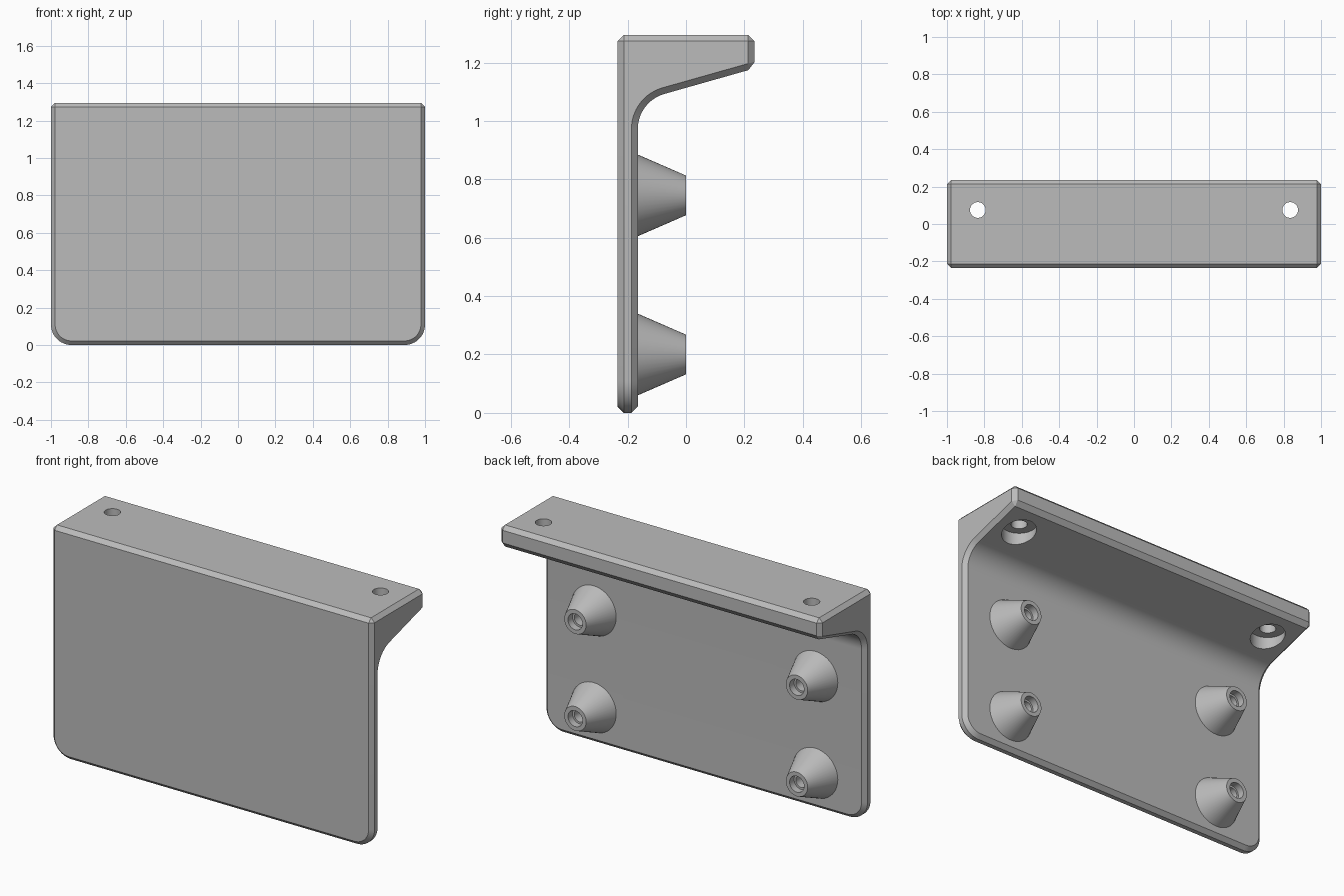
import bpy
import bmesh
from math import cos, sin, atan2, tan, pi, radians
from mathutils import Matrix

cube = bpy.data.objects.get("Cube")
if cube:
    bpy.data.objects.remove(cube, do_unlink=True)

grey = bpy.data.materials.new("plain_grey")
grey.use_nodes = True
grey.diffuse_color = (0.5, 0.5, 0.5, 1)
grey.node_tree.nodes["Principled BSDF"].inputs["Base Color"].default_value = (0.5, 0.5, 0.5, 1)

FRONT, BACK, INNER, TOP = -0.235, 0.235, -0.165, 1.295
TIP_Z, CHAMFER, CORNER, FILLET = 1.18, 0.022, 0.11, 0.125
SLOPE = 0.283


def make_object(name, bm):
    bmesh.ops.recalc_face_normals(bm, faces=bm.faces)
    mesh = bpy.data.meshes.new(name)
    bm.to_mesh(mesh)
    bm.free()
    mesh.materials.append(grey)
    obj = bpy.data.objects.new(name, mesh)
    bpy.context.collection.objects.link(obj)
    return obj


def select_only(obj):
    bpy.ops.object.select_all(action='DESELECT')
    obj.select_set(True)
    bpy.context.view_layer.objects.active = obj


def lathe(name, profile, matrix, steps=48):
    """Spin (radius, height) points about z, then place the result."""
    bm = bmesh.new()
    verts = [bm.verts.new((r, 0, h)) for r, h in profile]
    edges = [bm.edges.new(pair) for pair in zip(verts, verts[1:])]
    bmesh.ops.spin(bm, geom=verts + edges, axis=(0, 0, 1), cent=(0, 0, 0),
                   angle=2 * pi, steps=steps)
    bmesh.ops.remove_doubles(bm, verts=bm.verts, dist=1e-5)
    bm.transform(matrix)
    return make_object(name, bm)


# Side profile: plate, filleted into a tapering top flange
turn = pi / 2 - atan2(SLOPE, 1)
knee_z = TIP_Z - SLOPE * (BACK - INNER)
arc_z = knee_z - FILLET * tan(turn / 2)
arc = [(INNER + FILLET * (1 - cos(turn * i / 16)), arc_z + FILLET * sin(turn * i / 16))
       for i in range(17)]
profile = [(FRONT, 0), (INNER, 0)] + arc + [(BACK, TIP_Z), (BACK, TOP), (FRONT, TOP)]

# Bracket body with rounded lower corners
bm = bmesh.new()
face = bm.faces.new([bm.verts.new((-1, y, z)) for y, z in profile])
side = bmesh.ops.extrude_face_region(bm, geom=[face])
bmesh.ops.translate(bm, vec=(2, 0, 0),
                    verts=[v for v in side["geom"] if isinstance(v, bmesh.types.BMVert)])
corners = [e for e in bm.edges
           if all(v.co.z < 0.001 for v in e.verts)
           and abs(e.verts[0].co.x - e.verts[1].co.x) < 0.001]
bmesh.ops.bevel(bm, geom=corners, offset=CORNER, segments=12, profile=0.5, affect='EDGES')
bracket = make_object("bracket_body", bm)

# Chamfer every sharp edge
chamfer = bracket.modifiers.new("chamfer", 'BEVEL')
chamfer.width = CHAMFER
chamfer.segments = 1
chamfer.limit_method = 'ANGLE'
chamfer.angle_limit = radians(30)

# Counterbored screw holes through the flange
cutters = []
for x in (-0.835, 0.835):
    cutter = lathe("screw_hole_cutter",
                   [(0, 0.95), (0.09, 0.95), (0.09, 1.18), (0.042, 1.18), (0.042, 1.4), (0, 1.4)],
                   Matrix.Translation((x, 0.075, 0)))
    cutter.hide_render = True
    cut = bracket.modifiers.new("screw_hole", 'BOOLEAN')
    cut.operation = 'DIFFERENCE'
    cut.solver = 'EXACT'
    cut.object = cutter
    cutters.append(cutter)

select_only(bracket)
for name in [m.name for m in bracket.modifiers]:
    bpy.ops.object.modifier_apply(modifier=name)
for cutter in cutters:
    bpy.data.objects.remove(cutter, do_unlink=True)
select_only(bracket)
bpy.ops.object.shade_smooth_by_angle(angle=radians(20))

# Four tapered mounting posts with blind holes, pointing backwards
post_profile = [(0.142, -0.17), (0.068, 0), (0.045, 0), (0.045, -0.04),
                (0.034, -0.04), (0.034, -0.15), (0, -0.15)]
for x, side_name in ((0.69, "left"), (-0.69, "right")):
    for z, level in ((0.2, "lower"), (0.745, "upper")):
        place = Matrix.Translation((x, 0, z)) @ Matrix.Rotation(-pi / 2, 4, 'X')
        post = lathe(f"{level}_{side_name}_post", post_profile, place)
        select_only(post)
        bpy.ops.object.shade_smooth_by_angle(angle=radians(30))
